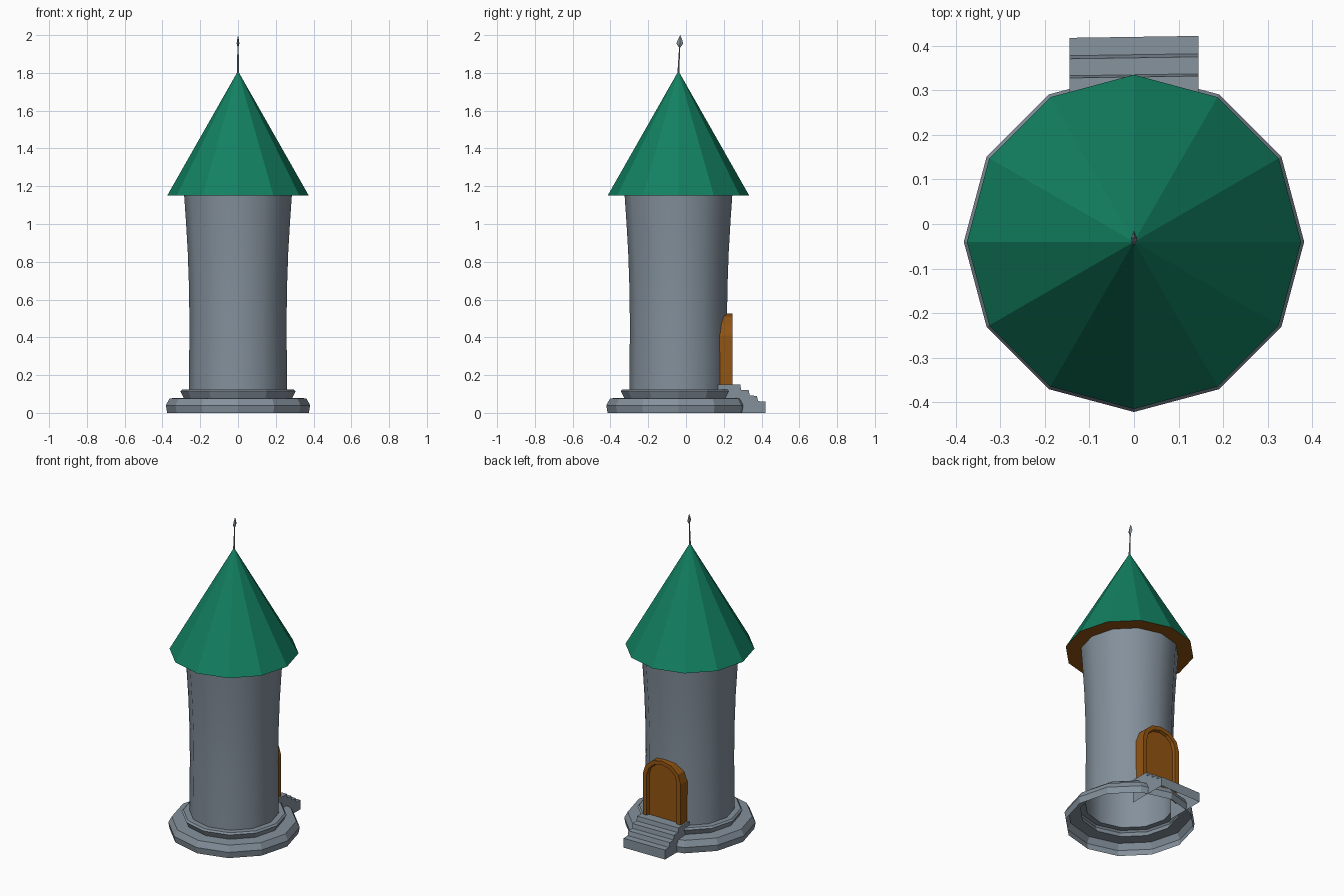
import bpy, bmesh, math
from mathutils import Matrix

old = bpy.data.objects.get("Cube")
if old:
    bpy.data.objects.remove(old, do_unlink=True)

SIDES = 12
CY = -0.04  # tower axis


def material(name, rgb):
    m = bpy.data.materials.new(name)
    m.use_nodes = True
    m.diffuse_color = (*rgb, 1)
    m.node_tree.nodes["Principled BSDF"].inputs["Base Color"].default_value = (*rgb, 1)
    return m


STONE = material("grey stone", (0.23, 0.28, 0.33))
GREEN = material("green roof", (0.006, 0.22, 0.12))
WOOD = material("brown wood", (0.29, 0.09, 0.006))


def finish(bm, name, mats, smooth=None):
    mesh = bpy.data.meshes.new(name)
    bm.to_mesh(mesh)
    bm.free()
    for m in mats:
        mesh.materials.append(m)
    ob = bpy.data.objects.new(name, mesh)
    bpy.context.collection.objects.link(ob)
    if smooth:
        bpy.ops.object.select_all(action="DESELECT")
        ob.select_set(True)
        bpy.context.view_layer.objects.active = ob
        bpy.ops.object.shade_smooth_by_angle(angle=math.radians(smooth))
    return ob


def lathe(profile, sides=SIDES):
    """Open shell turned from (radius, z) points, listed from the bottom up."""
    bm = bmesh.new()
    rings = []
    for r, z in profile:
        count = sides if r else 1
        rings.append([bm.verts.new((r * math.cos(math.tau * i / sides),
                                    CY + r * math.sin(math.tau * i / sides), z))
                      for i in range(count)])
    for a, b in zip(rings, rings[1:]):
        for i in range(sides):
            j = (i + 1) % sides
            if len(b) == 1:
                bm.faces.new((a[i], a[j], b[0]))
            elif len(a) == 1:
                bm.faces.new((a[0], b[j], b[i]))
            else:
                bm.faces.new((a[i], a[j], b[j], b[i]))
    return bm


# Stepped plinth, open underneath
finish(lathe([(0.375, 0), (0.382, 0.04), (0.362, 0.077), (0.288, 0.08),
              (0.305, 0.115), (0.295, 0.125), (0.26, 0.125)]), "plinth", [STONE])

# Flared round wall
finish(lathe([(0.26, 0.125), (0.257, 0.45), (0.259, 0.65), (0.266, 0.85),
              (0.276, 1.02), (0.285, 1.15)]), "tower_wall", [STONE], 40)

# Pointed roof with wooden eaves on the underside
bm = lathe([(0.28, 1.152), (0.375, 1.15), (0, 1.81)])
bm.normal_update()
for f in bm.faces:
    f.material_index = 1 if f.normal.z < 0 else 0
finish(bm, "roof", [GREEN, WOOD])

# Finial: thin pole and flattened spear head, leaning slightly back
bm = lathe([(0.006, 1.79), (0.003, 1.95)], 6)
head = lathe([(0.004, 1.935), (0.018, 1.955), (0.012, 1.975), (0, 2.0)], 4)
for v in bm.verts:
    v.co.y += 0.05 * (v.co.z - 1.81)
for v in head.verts:
    v.co.x *= 0.4
    v.co.y += 0.05 * (v.co.z - 1.81)
finish(bm, "finial_pole", [STONE])
finish(head, "finial_head", [STONE])

# Back steps, open underneath
steps = [(0.16, 0), (0.16, 0.15), (0.285, 0.15), (0.29, 0.122), (0.33, 0.12),
         (0.335, 0.092), (0.373, 0.09), (0.38, 0.062), (0.42, 0.06), (0.42, 0)]
bm = bmesh.new()
sides = [[bm.verts.new((x, y + 0.015 * x, z)) for y, z in steps] for x in (-0.145, 0.145)]
bm.faces.new(sides[0])
bm.faces.new(sides[1][::-1])
for i in range(1, len(steps) - 1):
    bm.faces.new((sides[0][i], sides[0][i + 1], sides[1][i + 1], sides[1][i]))
bmesh.ops.recalc_face_normals(bm, faces=bm.faces)
finish(bm, "back_steps", [STONE])


# Arched door: one block whose front is inset and pushed in
def arch(half, spring, rise, bottom):
    pts = [(half, bottom)]
    for i in range(7):
        a = math.pi * i / 6
        pts.append((half * math.cos(a), spring + rise * math.sin(a)))
    return pts + [(-half, bottom)]


bm = bmesh.new()
loops = []
for y, shape in ((0.15, (0.134, 0.41, 0.115, 0.14)), (0.245, (0.134, 0.41, 0.115, 0.14)),
                 (0.245, (0.106, 0.41, 0.09, 0.14)), (0.226, (0.1, 0.41, 0.085, 0.14))):
    loops.append([bm.verts.new((x, y, z)) for x, z in arch(*shape)])
for a, b in zip(loops, loops[1:]):
    for i in range(len(a) - 1):
        bm.faces.new((a[i], a[i + 1], b[i + 1], b[i]))
bm.faces.new(loops[-1])
bmesh.ops.recalc_face_normals(bm, faces=bm.faces)
finish(bm, "arched_door", [WOOD])
